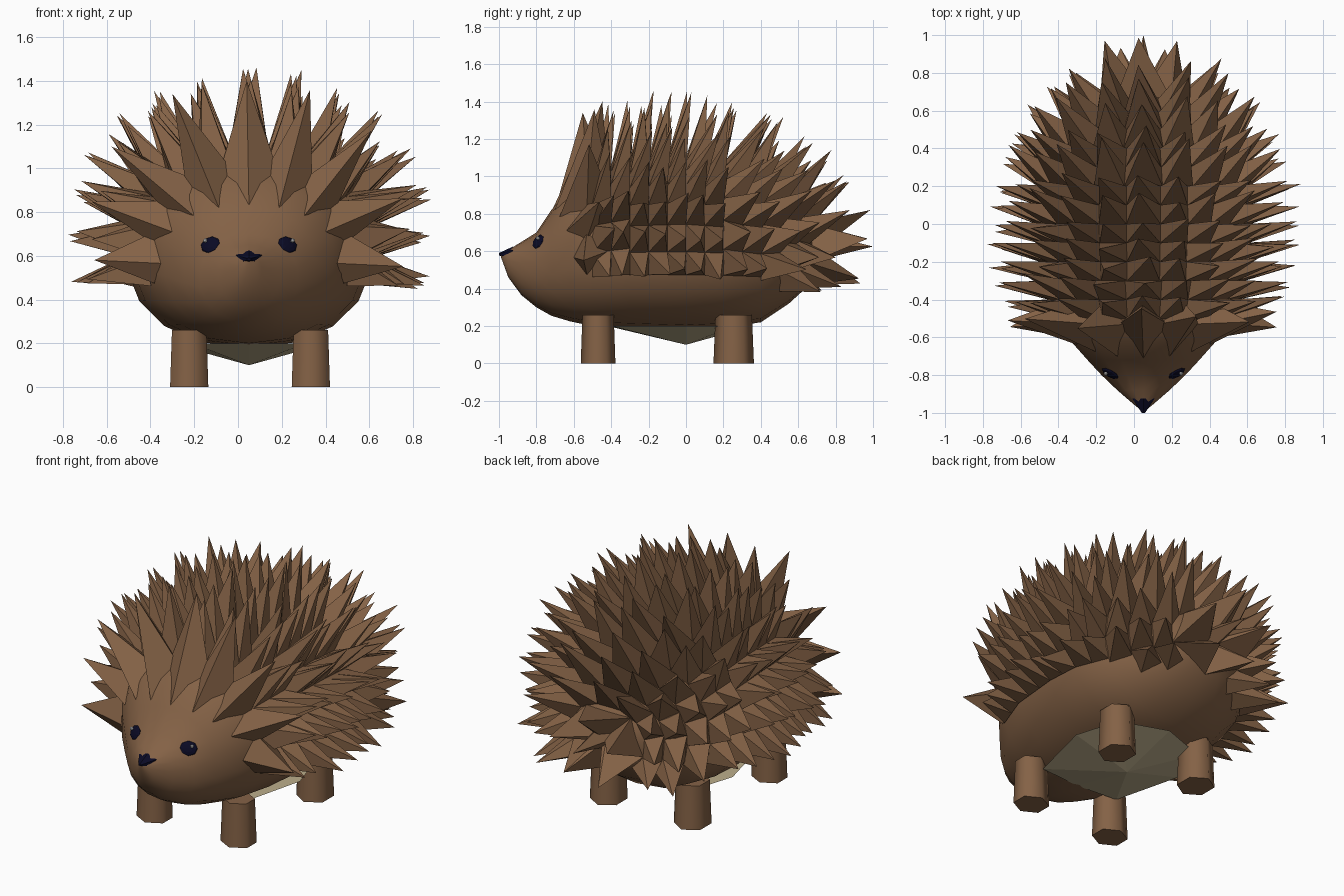
import bpy, bmesh, math, random
from mathutils import Vector, Matrix
from mathutils.bvhtree import BVHTree

if "Cube" in bpy.data.objects:
    bpy.data.objects.remove(bpy.data.objects["Cube"])

random.seed(7)
CX = 0.05  # centre line of the animal

def material(name, rgb):
    m = bpy.data.materials.new(name)
    m.diffuse_color = (*rgb, 1)
    m.use_nodes = True
    m.node_tree.nodes["Principled BSDF"].inputs["Base Color"].default_value = m.diffuse_color
    return m

BROWN = material("brown", (0.232, 0.122, 0.061))
CREAM = material("belly cream", (0.50, 0.42, 0.26))
DARK = material("dark navy", (0.003, 0.003, 0.018))
WHITE = material("eye white", (0.8, 0.8, 0.8))

def add(name, bm, mat, smooth=False):
    bmesh.ops.recalc_face_normals(bm, faces=bm.faces)
    me = bpy.data.meshes.new(name)
    bm.to_mesh(me)
    me.materials.append(mat)
    for p in me.polygons:
        p.use_smooth = smooth
    ob = bpy.data.objects.new(name, me)
    bpy.context.collection.objects.link(ob)
    return ob

# body stations: y, bottom z, top z, half width
ST = [(-0.99, 0.57, 0.59, 0.008), (-0.95, 0.46, 0.607, 0.058), (-0.88, 0.365, 0.65, 0.14),
      (-0.80, 0.30, 0.70, 0.225), (-0.72, 0.255, 0.82, 0.30), (-0.62, 0.225, 0.94, 0.39),
      (-0.50, 0.20, 1.03, 0.47), (-0.30, 0.19, 1.09, 0.54), (0.0, 0.18, 1.11, 0.57),
      (0.20, 0.19, 1.08, 0.56), (0.40, 0.22, 0.99, 0.49), (0.55, 0.32, 0.89, 0.37),
      (0.66, 0.42, 0.78, 0.24), (0.73, 0.59, 0.61, 0.01)]

def section(y):
    y = min(max(y, ST[0][0]), ST[-1][0])
    for a, b in zip(ST, ST[1:]):
        if y <= b[0]:
            t = (y - a[0]) / (b[0] - a[0])
            return [a[i] + (b[i] - a[i]) * t for i in (1, 2, 3)]
    return ST[-1][1:]

def surf(y, th):
    zb, zt, hw = section(y)
    s, c, e = math.sin(th), math.cos(th), 2 / 2.25
    return Vector((CX + hw * math.copysign(abs(s) ** e, s), y,
                   (zb + zt) / 2 + (zt - zb) / 2 * math.copysign(abs(c) ** e, c)))

# body: smooth loft through the stations
bm = bmesh.new()
N = 18
rings = [[bm.verts.new(surf(s[0], 2 * math.pi * i / N)) for i in range(N)] for s in ST]
for a, b in zip(rings, rings[1:]):
    for i in range(N):
        bm.faces.new((a[i], a[(i + 1) % N], b[(i + 1) % N], b[i]))
bm.faces.new(rings[0])
bm.faces.new(rings[-1])
bmesh.ops.recalc_face_normals(bm, faces=bm.faces)
tree = BVHTree.FromBMesh(bm)
add("body", bm, BROWN, True)

# spines: one four-sided pyramid per surface cell
bm = bmesh.new()

def normal(y, th):
    e = 0.02
    n = (surf(y + e, th) - surf(y - e, th)).cross(surf(y, th + e) - surf(y, th - e)).normalized()
    zb, zt, _ = section(y)
    out = surf(y, th) - Vector((CX, y, (zb + zt) / 2))
    return n if n.dot(out) >= 0 else -n

def spine(base, y, th, length, lean=0.15):
    d = normal(y, th)
    d.y = max(d.y, 0) + lean
    d.z = max(d.z, -0.3)
    d += Vector([random.uniform(-0.12, 0.12) for _ in range(3)])
    tip = bm.verts.new(surf(y, th) + d.normalized() * length)
    vs = [bm.verts.new(surf(*b)) for b in base]
    for i in range(4):
        bm.faces.new((vs[i], vs[(i + 1) % 4], tip))

# front fringe: large kites reaching down over the forehead
K = 9
lim = math.radians(104)
st = 2 * lim / K
for k in range(K):
    th = -lim + st * (k + 0.5)
    front = -0.60 - 0.11 * max(math.cos(th), 0)
    spine([(front, th), (-0.53, th + st * 0.62), (-0.42, th), (-0.53, th - st * 0.62)],
          -0.55, th, 0.27 + 0.15 * max(math.cos(th), 0), 0.1)

# remaining rows, widening underneath towards the tail
rows = [-0.5, -0.4, -0.3, -0.2, -0.1, 0, 0.1, 0.2, 0.3, 0.4, 0.5, 0.59, 0.66, 0.725]
for y0, y1 in zip(rows, rows[1:]):
    y = (y0 + y1) / 2
    lim = math.radians(109 + 71 * min(max((y - 0.35) / 0.3, 0), 1))
    zb, zt, hw = section(y)
    n = max(5, round(lim * (hw + (zt - zb) / 2) / 0.14))
    n += 1 - n % 2
    st = 2 * lim / n
    for k in range(n):
        t0 = -lim + st * k
        th = t0 + st / 2
        if surf(y, th).z < 0.43:
            continue
        length = 0.24 + 0.10 * max(math.cos(th), 0) + random.uniform(-0.05, 0.04)
        spine([(y0, t0), (y0, t0 + st), (y1, t0 + st), (y1, t0)], y, th, length)
add("spines", bm, BROWN)

# tail spine reaching the rearmost point
bm = bmesh.new()
bmesh.ops.create_cone(bm, segments=4, radius1=0.08, radius2=0, depth=0.32,
                      matrix=Matrix.Translation((CX, 0.84, 0.625)) @ Matrix.Rotation(-math.pi / 2, 4, 'X'))
add("tail_spine", bm, BROWN)

# belly: shallow faceted keel between the legs
bm = bmesh.new()
apex = bm.verts.new((CX, 0, 0.10))
rim = [bm.verts.new((CX + x, y, 0.20)) for x, y in
       ((0.36, 0), (0.28, 0.26), (0, 0.36), (-0.28, 0.26), (-0.36, 0), (-0.26, -0.40), (0, -0.42), (0.26, -0.40))]
for i in range(8):
    bm.faces.new((rim[i], rim[(i + 1) % 8], apex))
bm.faces.new(rim)
add("belly", bm, CREAM)

# legs
for label, y, ry in (("front_leg", -0.47, 0.09), ("rear_leg", 0.255, 0.105)):
    for side, tag in ((-1, "left"), (1, "right")):
        bm = bmesh.new()
        m = Matrix.Translation((CX + 0.005 + side * 0.278, y, 0.13)) @ Matrix.Diagonal((0.098, ry, 1, 1))
        bmesh.ops.create_cone(bm, cap_ends=True, segments=6, radius1=1.03, radius2=0.93, depth=0.26, matrix=m)
        ob = add(f"{label}_{tag}", bm, BROWN, True)
        for p in ob.data.polygons:  # flat sole
            p.use_smooth = abs(p.normal.z) < 0.8

# eyes laid on the face, each with a small highlight
for side, tag in ((-1, "left"), (1, "right")):
    hit, nrm, _, _ = tree.ray_cast(Vector((CX + side * 0.176, -2, 0.65)), Vector((0, 1, 0)))
    rot = nrm.to_track_quat('Z', 'Y').to_matrix().to_4x4()
    bm = bmesh.new()
    bmesh.ops.create_uvsphere(bm, u_segments=8, v_segments=6, radius=1,
                              matrix=Matrix.Translation(hit) @ rot @ Matrix.Diagonal((0.05, 0.042, 0.014, 1)))
    add(f"eye_{tag}", bm, DARK)
    bm = bmesh.new()
    bmesh.ops.create_icosphere(bm, subdivisions=1, radius=0.011,
                               matrix=Matrix.Translation(hit + nrm * 0.009 + Vector((side * 0.02, 0.006, 0.016))))
    add(f"eye_highlight_{tag}", bm, WHITE)

# nose: small faceted wedge on the snout tip
bm = bmesh.new()
bmesh.ops.create_cone(bm, cap_ends=True, segments=6, radius1=1, radius2=0.15, depth=0.075,
                      matrix=Matrix.Translation((CX, -0.9625, 0.584)) @ Matrix.Diagonal((0.068, 1, 0.041, 1))
                      @ Matrix.Rotation(math.pi / 2, 4, 'X'))
add("nose", bm, DARK)
